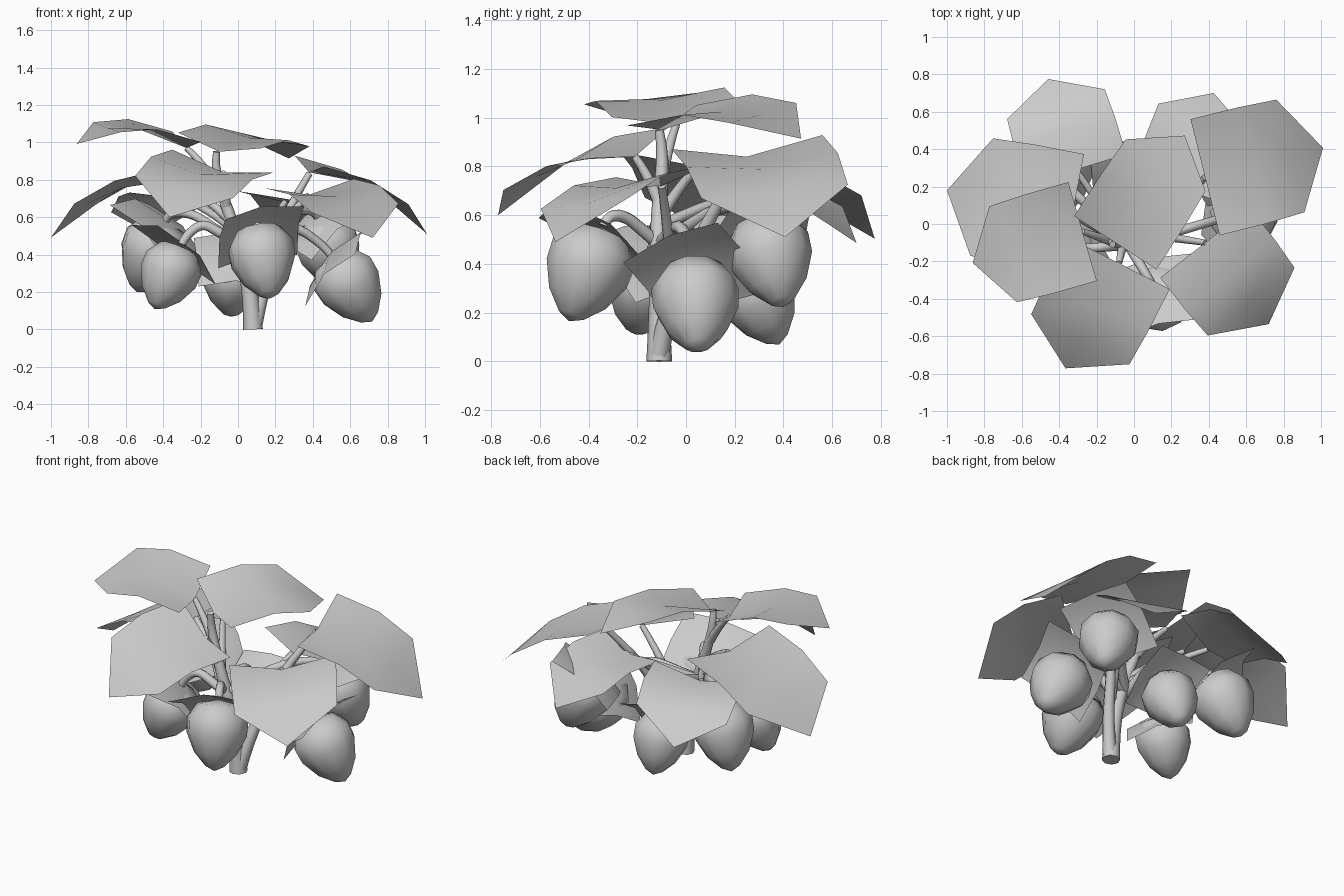
import bpy, bmesh
from math import sin, cos, pi, radians
from mathutils import Vector, Matrix

if "Cube" in bpy.data.objects:
    bpy.data.objects.remove(bpy.data.objects["Cube"])


def mesh_object(name, verts, faces, smooth=60):
    me = bpy.data.meshes.new(name)
    me.from_pydata(verts, [], faces)
    bm = bmesh.new()
    bm.from_mesh(me)
    bmesh.ops.recalc_face_normals(bm, faces=bm.faces)
    bm.to_mesh(me)
    bm.free()
    ob = bpy.data.objects.new(name, me)
    bpy.context.collection.objects.link(ob)
    select(ob)
    bpy.ops.object.shade_smooth_by_angle(angle=radians(smooth))
    return ob


def select(ob):
    bpy.ops.object.select_all(action='DESELECT')
    ob.select_set(True)
    bpy.context.view_layer.objects.active = ob


def sheet_object(name, verts, faces):
    # open sheet whose faces look upwards
    ob = mesh_object(name, verts, faces)
    if sum(f.normal.z for f in ob.data.polygons) < 0:
        ob.data.flip_normals()


def tube(name, points, r0, r1):
    cu = bpy.data.curves.new(name, 'CURVE')
    cu.dimensions = '3D'
    cu.bevel_depth = 1.0
    cu.bevel_resolution = 2
    cu.use_fill_caps = True
    sp = cu.splines.new('NURBS')
    sp.points.add(len(points) - 1)
    for i, p in enumerate(points):
        sp.points[i].co = (*p, 1)
        sp.points[i].radius = r0 + (r1 - r0) * i / (len(points) - 1)
    sp.order_u = 3
    sp.use_endpoint_u = True
    sp.resolution_u = 3
    ob = bpy.data.objects.new(name, cu)
    bpy.context.collection.objects.link(ob)
    select(ob)
    bpy.ops.object.convert(target='MESH')


def leaf(name, base, heading, slope, roll, length, width):
    # house-shaped sheet: creased base, shoulders, drooping tip
    flat = [(0, .32, .06), (0, 0, 0), (0, -.32, .06),
            (.26, .32, .09), (.28, 0, .06), (.26, -.32, .09),
            (.47, .31, .045), (.47, 0, .04), (.47, -.31, .045),
            (.65, 0, -.07)]
    faces = [(0, 1, 4, 3), (1, 2, 5, 4), (3, 4, 7, 6), (4, 5, 8, 7),
             (6, 7, 9), (7, 8, 9)]
    rot = Matrix.Rotation(radians(heading), 3, 'Z')
    verts = []
    for u, v, w in flat:
        u, v = u * length, v * width
        verts.append(Vector(base) + rot @ Vector((u, v, w - slope * u + roll * v)))
    sheet_object(name, verts, faces)


def fruit(name, centre, heading, tilt, size, calyx_rot):
    centre = Vector(centre)
    h = radians(heading)

    def axis(t):
        return Vector((-cos(h) * sin(t), -sin(h) * sin(t), cos(t)))
    up = axis(radians(tilt))
    q = up.to_track_quat('Z', 'Y')
    # body: lathed profile, point down
    profile = [(.055, -.195), (.125, -.12), (.176, -.01), (.18, .08), (.125, .165)]
    n = 10
    verts = [(0, 0, -.222)]
    for r, z in profile:
        verts += [(r * cos(2 * pi * i / n), r * sin(2 * pi * i / n), z)
                  for i in range(n)]
    verts.append((0, 0, .19))
    last = len(verts) - 1
    faces = []
    for i in range(n):
        j = (i + 1) % n
        faces.append((0, 1 + j, 1 + i))
        for k in range(len(profile) - 1):
            a = 1 + k * n
            faces.append((a + i, a + j, a + n + j, a + n + i))
        faces.append((last - n + i, last - n + j, last))
    mesh_object(name, [centre + q @ (Vector(v) * size) for v in verts], faces)
    # calyx: draped square sheet capping the fruit
    top = centre + up * .2 * size
    q2 = axis(radians(tilt + 16)).to_track_quat('Z', 'Y')
    sheet = [Vector((0, 0, .01))]
    for k in range(8):
        a = radians(calyx_rot + 45 * k)
        r, z = (.31, -.08) if k % 2 == 0 else (.22, -.035)
        sheet.append(Vector((r * cos(a), r * sin(a), z)) * size)
    quads = [(0, 8 if k == 1 else k - 1, k, k + 1) for k in (1, 3, 5, 7)]
    sheet_object(name + "_calyx", [top + q2 @ v for v in sheet], quads)
    # stalk arching from the stem into the fruit
    start = Vector((-.03, -.11, .48))
    arch = start.lerp(top, .6)
    arch.z = max(.57, top.z + .04)
    tube(name + "_stalk", [start, start.lerp(arch, .5), arch, top + up * .05, top],
         .028, .022)


# main stem and side stem
tube("main_stem", [(.08, -.11, 0), (.075, -.11, .12), (.04, -.11, .35),
                   (-.04, -.115, .6), (-.13, -.09, .85), (-.115, -.11, .95)],
     .053, .018)
tube("side_stem", [(.09, -.11, .03), (.13, -.08, .2), (.2, .03, .45),
                   (.27, .13, .65), (.38, .25, .83)], .042, .018)

# leaves: base point, heading, downward slope, roll, length, width, branch start
leaves = [
    ((.38, .25, .84), 14, .40, .09, 1.0, 1.0, None),
    ((-.33, .05, .80), 169, .35, 0, 1.05, 1.03, (-.04, -.11, .58)),
    ((-.08, -.21, .84), 243, .27, -.2, .97, .95, (-.06, -.11, .65)),
    ((.38, -.10, .72), -52, .29, .08, .85, .95, (.12, -.06, .4)),
    ((-.31, .29, .70), 107, .25, -.1, .78, .88, (-.04, -.11, .55)),
    ((.25, .19, .68), 71, .23, 0, .83, .84, (.1, -.08, .38)),
    ((-.275, -.04, .97), 196, -.15, -.1, .94, .86, (-.1, -.1, .75)),
    ((-.10, -.10, .95), 57, -.05, .16, 1.05, .82, None),
]
for i, (base, head, slope, roll, length, width, start) in enumerate(leaves, 1):
    leaf(f"leaf_{i}", base, head, slope, roll, length, width)
    if start:
        b, s = Vector(base), Vector(start)
        mid = s.lerp(b, .5) + Vector((0, 0, .03))
        tube(f"leaf_branch_{i}", [s, mid, b], .026, .016)

# fruits: centre, outward heading, tilt, size, calyx rotation
fruits = [
    ((.135, -.405, .37), -65, 22, 1.0, 30),
    ((-.37, -.17, .29), 205, 25, .9, 60),
    ((-.46, .27, .40), 150, 25, 1.0, 45),
    ((.60, .04, .23), 4, 32, 1.0, 15),
    ((-.03, .30, .25), 95, 25, .9, 45),
    ((.49, .35, .42), 36, 24, .97, 30),
]
for i, f in enumerate(fruits, 1):
    fruit(f"fruit_{i}", *f)
